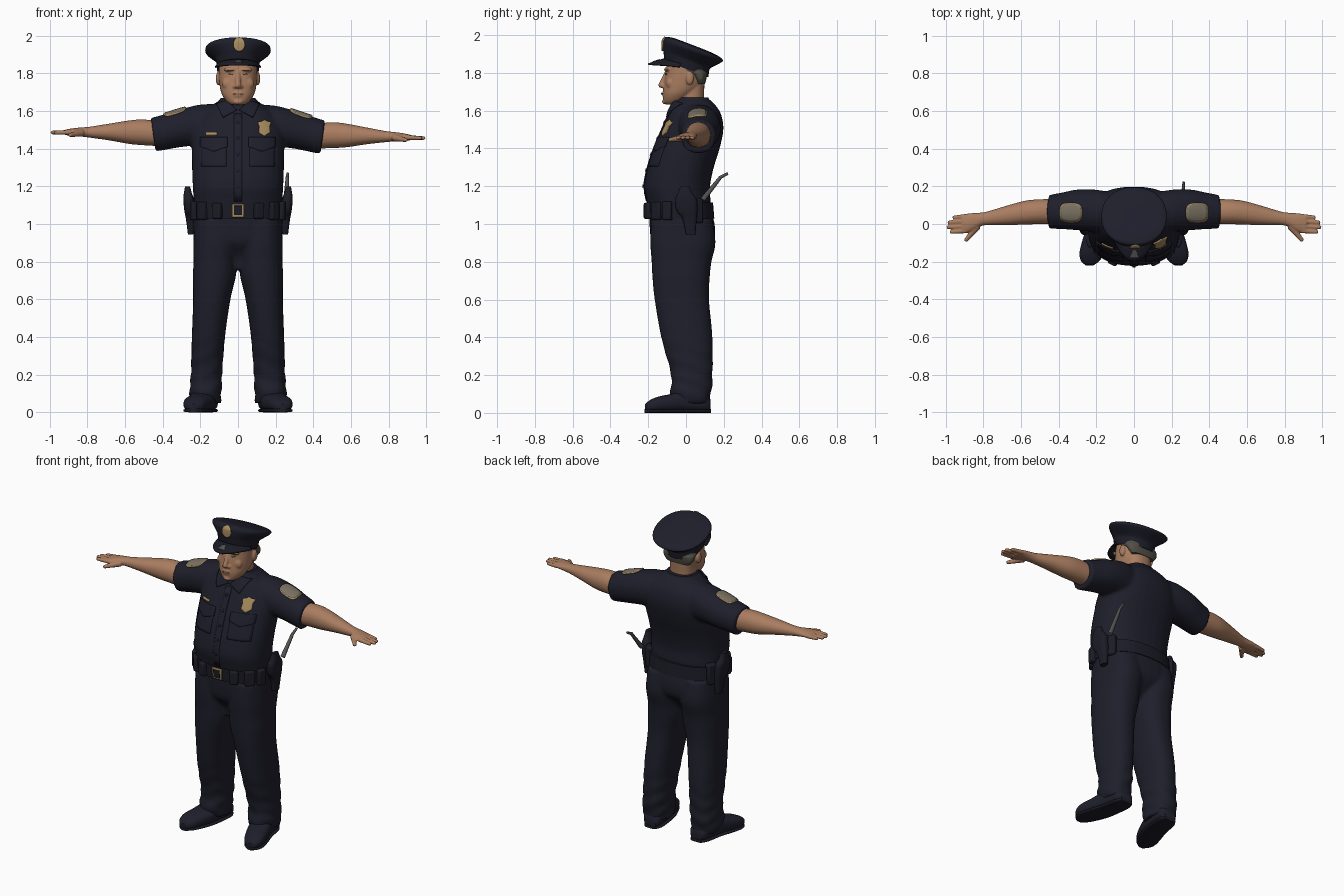
import bpy, bmesh, math
from math import sin, cos, pi, radians
from mathutils import Vector, Matrix
from mathutils.bvhtree import BVHTree

if "Cube" in bpy.data.objects:
    bpy.data.objects.remove(bpy.data.objects["Cube"])


def material(name, *rgb):
    m = bpy.data.materials.new(name)
    m.use_nodes = True
    m.diffuse_color = (*rgb, 1)
    bsdf = m.node_tree.nodes["Principled BSDF"]
    bsdf.inputs["Base Color"].default_value = (*rgb, 1)
    bsdf.inputs["Roughness"].default_value = .8
    return m


navy = material("navy cloth", .0135, .0135, .025)
leather = material("dark leather", .0115, .0115, .02)
skin = material("skin", .40, .205, .118)
lip = material("lips", .29, .135, .085)
gold = material("gold", .40, .265, .115)
grey = material("patch grey", .20, .17, .125)
hair_mat = material("hair", .085, .08, .062)
steel = material("steel", .09, .09, .09)


def spline(rings, steps):
    """Catmull-Rom interpolation between cross-sections."""
    out = []
    for i in range(len(rings) - 1):
        p = [rings[max(0, min(len(rings) - 1, i + k))] for k in (-1, 0, 1, 2)]
        for s in range(steps):
            t = s / steps
            out.append([b + .5 * t * (c - a + t * (2 * a - 5 * b + 4 * c - d + t * (3 * (b - c) + d - a)))
                        for a, b, c, d in zip(*p)])
    return out + [rings[-1]]


def loft(bm, axis, rings, e=.85, steps=4, n=32):
    """Rings are (position, centre, radius, low, high) of rounded sections."""
    place = {"x": lambda t, a, b: (t, a, b), "y": lambda t, a, b: (a, t, b), "z": lambda t, a, b: (a, b, t)}[axis]
    loops = []
    for t, c, r, lo, hi in spline(rings, steps):
        loop = []
        for k in range(n):
            u, w = cos(2 * pi * k / n), sin(2 * pi * k / n)
            u, w = math.copysign(abs(u) ** e, u), math.copysign(abs(w) ** e, w)
            loop.append(bm.verts.new(place(t, c + r * u, (lo + hi) / 2 + (hi - lo) / 2 * w)))
        loops.append(loop)
    for p, q in zip(loops, loops[1:]):
        for k in range(n):
            bm.faces.new((p[k], p[k - 1], q[k - 1], q[k]))
    bm.faces.new(loops[0])
    bm.faces.new(loops[-1])


def blob(bm, loc, size):
    bmesh.ops.create_icosphere(bm, subdivisions=3, radius=1, matrix=Matrix.Translation(loc) @ Matrix.Diagonal((*size, 1)))


def rod(bm, p, q, r1, r2):
    p, q = Vector(p), Vector(q)
    turn = (q - p).to_track_quat("Z", "Y").to_matrix().to_4x4()
    bmesh.ops.create_cone(bm, cap_ends=True, segments=14, radius1=r1, radius2=r2, depth=(q - p).length,
                          matrix=Matrix.Translation((p + q) / 2) @ turn)


def mirror(bm, lift=0):
    """Copy everything to the -x side, raised in proportion to x."""
    copy = bmesh.ops.duplicate(bm, geom=bm.verts[:] + bm.edges[:] + bm.faces[:])["geom"]
    for v in copy:
        if isinstance(v, bmesh.types.BMVert):
            v.co = (-v.co.x, v.co.y, v.co.z + lift * v.co.x)


def finish(name, bm, mat, voxel=0, bevel=0, thick=0, smooth=4):
    bmesh.ops.recalc_face_normals(bm, faces=bm.faces[:])
    mesh = bpy.data.meshes.new(name)
    bm.to_mesh(mesh)
    bm.free()
    ob = bpy.data.objects.new(name, mesh)
    bpy.context.scene.collection.objects.link(ob)
    mesh.materials.append(mat)
    mesh.shade_smooth()
    mesh.set_sharp_from_angle(angle=radians(42))
    if thick:
        mod = ob.modifiers.new("thickness", "SOLIDIFY")
        mod.thickness, mod.offset = thick, 0
    if bevel:
        mod = ob.modifiers.new("bevel", "BEVEL")
        mod.width, mod.segments = bevel, 2
    if voxel:
        mod = ob.modifiers.new("blend", "REMESH")
        mod.mode, mod.voxel_size, mod.use_smooth_shade = "VOXEL", voxel, True
        mod = ob.modifiers.new("soften", "SMOOTH")
        mod.factor, mod.iterations = .5, smooth
    return ob


def surface(ob):
    bpy.context.view_layer.update()
    return BVHTree.FromObject(ob, bpy.context.evaluated_depsgraph_get())


def plate(name, tree, outline, mat, lift=.003, top=False, thick=.008):
    """Flat outline draped onto a surface, from the front or from above."""
    ray = Vector((0, 0, -1)) if top else Vector((0, 1, 0))
    edge = []
    for p, q in zip(outline, outline[1:] + outline[:1]):
        edge += [Vector(p).lerp(Vector(q), k / 5) for k in range(5)]
    mid = sum(edge, Vector((0, 0))) / len(edge)

    def drape(p):
        hit = None
        for spot in (p, mid):
            start = Vector((spot.x, spot.y, 3)) if top else Vector((spot.x, -3, spot.y))
            hit = hit or tree.ray_cast(start, ray)[0]
        return Vector((p.x, p.y, hit.z + lift)) if top else Vector((p.x, hit.y - lift, p.y))

    bm = bmesh.new()
    loops = [[bm.verts.new(drape(mid.lerp(p, s / 5))) for p in edge] for s in (5, 4, 3, 2, 1)]
    n = len(edge)
    for a, b in zip(loops, loops[1:]):
        for k in range(n):
            bm.faces.new((a[k - 1], a[k], b[k], b[k - 1]))
    bm.faces.new(loops[-1])
    return finish(name, bm, mat, thick=thick)


def oval(x, y, rx, ry, e=1, n=16):
    angles = [2 * pi * k / n for k in range(n)]
    return [(x + rx * math.copysign(abs(cos(a)) ** e, cos(a)), y + ry * math.copysign(abs(sin(a)) ** e, sin(a)))
            for a in angles]


def box(x0, x1, z0, z1):
    return [(x0, z0), (x1, z0), (x1, z1), (x0, z1)]


# Trousers: two legs with folds at the cuffs, blended into the hips
bm = bmesh.new()
loft(bm, "z", [(.05, .172, .080, -.07, .125), (.12, .172, .085, -.084, .135), (.2, .167, .083, -.078, .14),
               (.4, .157, .088, -.131, .14), (.6, .139, .099, -.166, .122), (.72, .126, .114, -.178, .126),
               (.8, .122, .114, -.182, .135), (.9, .120, .117, -.189, .156), (1.02, .115, .115, -.186, .141)], steps=8)
for v in bm.verts:
    fade = max(0, .45 - v.co.z) * .012
    v.co.x += fade * sin(v.co.z * 75 + v.co.y * 25)
    v.co.y += fade * sin(v.co.z * 60 + v.co.x * 30)
mirror(bm)
loft(bm, "z", [(.76, 0, .07, -.11, .02), (.83, 0, .14, -.13, .08), (.9, 0, .222, -.18, .145), (.98, 0, .237, -.192, .154),
               (1.07, 0, .232, -.195, .135)])
finish("trousers", bm, navy, voxel=.01)

# Shoes and soles
bm = bmesh.new()
loft(bm, "y", [(.13, .165, .04, .01, .07), (.1, .167, .06, .005, .1), (0, .18, .068, .005, .12), (-.08, .2, .072, .005, .1),
               (-.15, .223, .066, .005, .085), (-.195, .232, .05, .008, .065), (-.218, .236, .022, .012, .045)], e=.78)
mirror(bm)
finish("shoes", bm, navy)
bm = bmesh.new()
loft(bm, "y", [(.132, .165, .04, 0, .02), (.09, .168, .061, 0, .02), (0, .18, .066, 0, .02), (-.08, .2, .071, 0, .02),
               (-.15, .223, .066, 0, .02), (-.195, .232, .049, 0, .02), (-.22, .236, .02, 0, .02)], e=.6)
mirror(bm)
finish("shoe_soles", bm, leather)

# Shirt: sleeves with slanted cuffs, blended into the torso
bm = bmesh.new()
loft(bm, "x", [(.08, .06, .1, 1.4, 1.635), (.2, .07, .112, 1.41, 1.628), (.3, .075, .108, 1.4, 1.6),
               (.38, .07, .097, 1.385, 1.571), (.45, .065, .09, 1.372, 1.549)], e=.95)
for v in bm.verts:
    v.co.x += max(0, v.co.x - .25) * (v.co.z - 1.46) * .7
mirror(bm, .03)
loft(bm, "z", [(1.04, 0, .228, -.195, .13), (1.12, 0, .235, -.207, .13), (1.2, 0, .24, -.222, .127), (1.3, 0, .244, -.203, .147),
               (1.4, 0, .246, -.17, .178), (1.5, 0, .24, -.128, .198), (1.58, 0, .2, -.092, .186), (1.63, 0, .135, -.07, .155),
               (1.665, 0, .09, -.055, .118)])
shirt_tree = surface(finish("shirt", bm, navy, voxel=.01))

# Shirt front: placket, buttons, pockets, collar
plate("placket", shirt_tree, box(-.02, .02, 1.12, 1.585), navy, .001)
for k in range(5):
    plate("button", shirt_tree, oval(0, 1.2 + k * .085, .008, .008), leather, .005)
for s in (-1, 1):
    plate("pocket", shirt_tree, box(s * .06, s * .195, 1.305, 1.44), navy, .0005)
    plate("pocket_flap", shirt_tree, [(s * x, z) for x, z in ((.055, 1.41), (.128, 1.385), (.2, 1.41), (.2, 1.46), (.055, 1.46))],
          navy, .004)
    plate("collar_flap", shirt_tree, [(s * x, z) for x, z in ((.006, 1.605), (.08, 1.565), (.115, 1.638), (.06, 1.655))], navy, .01)
    # Shoulder patches with a gold edge
    plate("patch_edge", shirt_tree, oval(s * .335, .06, .06, .051, .6), gold, .002, True)
    plate("patch", shirt_tree, oval(s * .335, .06, .055, .046, .6), grey, .005, True)
bm = bmesh.new()
loft(bm, "z", [(1.615, 0, .125, -.07, .14), (1.643, 0, .108, -.064, .13), (1.67, 0, .09, -.05, .118)])
finish("collar", bm, navy)

# Chest badge and name bar
plate("badge", shirt_tree, [(.14 + x, 1.51 + z) for x, z in ((0, -.044), (.03, -.025), (.027, .008), (.036, .03), (.015, .034),
      (0, .043), (-.015, .034), (-.036, .03), (-.027, .008), (-.03, -.025))], gold, .005)
plate("name_bar", shirt_tree, box(-.172, -.112, 1.472, 1.486), gold, .006)

# Arms and hands
bm = bmesh.new()
loft(bm, "x", [(.39, .065, .068, 1.4, 1.53), (.5, .065, .066, 1.403, 1.54), (.58, .06, .063, 1.408, 1.532),
               (.68, .045, .051, 1.423, 1.513), (.78, .03, .036, 1.434, 1.494), (.82, .023, .037, 1.438, 1.489),
               (.87, .008, .049, 1.442, 1.483), (.915, .001, .05, 1.444, 1.474)], e=.95)
for y, tip in ((.041, .955), (.015, .98), (-.011, .985), (-.036, .968)):
    rod(bm, (.89, y, 1.46), (tip, y - .006, 1.456), .0135, .0105)
    blob(bm, (tip, y - .006, 1.456), (.0105, .0105, .0105))
rod(bm, (.83, -.01, 1.458), (.89, -.083, 1.446), .02, .011)
blob(bm, (.89, -.083, 1.446), (.012, .012, .011))
mirror(bm, .03)
finish("arms", bm, skin, voxel=.005, smooth=3)

# Head: skull, neck, nose, brow, ears
bm = bmesh.new()
loft(bm, "z", [(1.56, 0, .08, -.04, .1), (1.66, 0, .076, -.04, .095), (1.78, 0, .08, -.04, .1)])
loft(bm, "z", [(1.633, 0, .036, -.108, -.04), (1.65, 0, .06, -.119, 0), (1.685, 0, .084, -.122, .04), (1.72, 0, .095, -.12, .08),
               (1.76, 0, .1, -.115, .1), (1.8, 0, .102, -.109, .108), (1.85, 0, .1, -.1, .105), (1.9, 0, .075, -.07, .08)], e=.9)
rod(bm, (0, -.098, 1.81), (0, -.132, 1.732), .012, .016)
blob(bm, (0, -.13, 1.733), (.015, .016, .013))
blob(bm, (0, -.114, 1.688), (.032, .013, .02))
blob(bm, (0, -.112, 1.648), (.026, .015, .014))
for s in (-1, 1):
    blob(bm, (s * .016, -.118, 1.729), (.012, .013, .01))
    blob(bm, (s * .042, -.099, 1.82), (.036, .016, .012))
    blob(bm, (s * .045, -.085, 1.745), (.04, .022, .035))
    blob(bm, (s * .106, .02, 1.772), (.012, .022, .036))
head_tree = surface(finish("head", bm, skin, voxel=.005, smooth=4))
plate("lips", head_tree, oval(0, 1.69, .026, .005), lip, .003, thick=.004)
for s in (-1, 1):
    plate("eye", head_tree, oval(s * .041, 1.794, .011, .004), hair_mat, .003, thick=.004)
    plate("eyebrow", head_tree, box(s * .024, s * .058, 1.813, 1.817), hair_mat, .003, thick=.004)

# Hair around the sides and back
bm = bmesh.new()
loft(bm, "z", [(1.74, 0, .08, .055, .1), (1.765, 0, .1, .045, .107), (1.795, 0, .106, .015, .113), (1.812, 0, .106, -.05, .114),
               (1.86, 0, .103, -.07, .111)])
finish("hair", bm, hair_mat)

# Cap: band and wide crown, both sheared down to the back
for name, mat, rings in (
        ("cap_band", leather, [(1.822, 0, .112, -.115, .118), (1.875, 0, .117, -.12, .125)]),
        ("cap_crown", navy, [(1.862, 0, .114, -.117, .122), (1.88, 0, .123, -.122, .135), (1.92, 0, .164, -.122, .18),
                             (1.938, 0, .174, -.114, .195), (1.952, 0, .162, -.102, .18), (1.96, 0, .1, -.06, .12),
                             (1.961, 0, .02, 0, .05)])):
    bm = bmesh.new()
    loft(bm, "z", rings, e=.92)
    for v in bm.verts:
        v.co.z -= .38 * v.co.y
    cap = finish(name, bm, mat)
plate("cap_badge", surface(cap), oval(.006, 1.953, .031, .037), gold, .004)

# Visor with a small worn spot above its edge
bm = bmesh.new()
rows = []
for k in range(21):
    a = pi + pi * (.08 + .84 * k / 20)
    d = -sin(a)
    rows.append([bm.verts.new((cos(a) * (.112 + .012 * t), -d * (.112 + .088 * t * d), 1.838 + .036 * d - t * (.012 + .016 * d)))
                 for t in (0, .35, .7, 1)])
for p, q in zip(rows, rows[1:]):
    for k in range(3):
        bm.faces.new((p[k], p[k + 1], q[k + 1], q[k]))
visor_tree = surface(finish("visor", bm, leather, thick=.009))
plate("visor_spot", visor_tree, [(-.022, -.178), (.026, -.178), (.012, -.14), (-.006, -.14)], steel, .001, True, .004)

# Belt, buckle, pouches
bm = bmesh.new()
loft(bm, "z", [(1.03, 0, .24, -.206, .15), (1.113, 0, .242, -.212, .143)])
belt_tree = surface(finish("belt", bm, leather))
plate("buckle", belt_tree, box(-.032, .032, 1.036, 1.107), gold, .005)
plate("buckle_centre", belt_tree, box(-.022, .022, 1.047, 1.097), leather, .008)
bm = bmesh.new()
for a, w, h in ((.46, .052, .085), (.86, .06, .095), (1.2, .05, .1), (2.05, .06, .13)):
    bmesh.ops.create_cube(bm, size=1, matrix=Matrix.Translation((.246 * sin(a), -.03 - .185 * cos(a), 1.07))
                          @ Matrix.Rotation(a, 4, "Z") @ Matrix.Diagonal((w, .045, h, 1)))
mirror(bm)
finish("belt_pouches", bm, leather, bevel=.009)

# Holsters and baton
bm = bmesh.new()
loft(bm, "z", [(.945, .25, .016, 0, .05), (1.03, .254, .023, -.02, .057), (1.07, .258, .027, -.05, .06),
               (1.13, .262, .028, -.058, .057), (1.16, .266, .022, -.045, .035), (1.2, .268, .013, -.03, .018)], e=.7)
mirror(bm)
finish("holsters", bm, leather)
bm = bmesh.new()
rod(bm, (.255, .09, 1.13), (.262, .185, 1.25), .014, .009)
rod(bm, (.262, .178, 1.245), (.264, .222, 1.268), .009, .007)
finish("baton", bm, steel)
